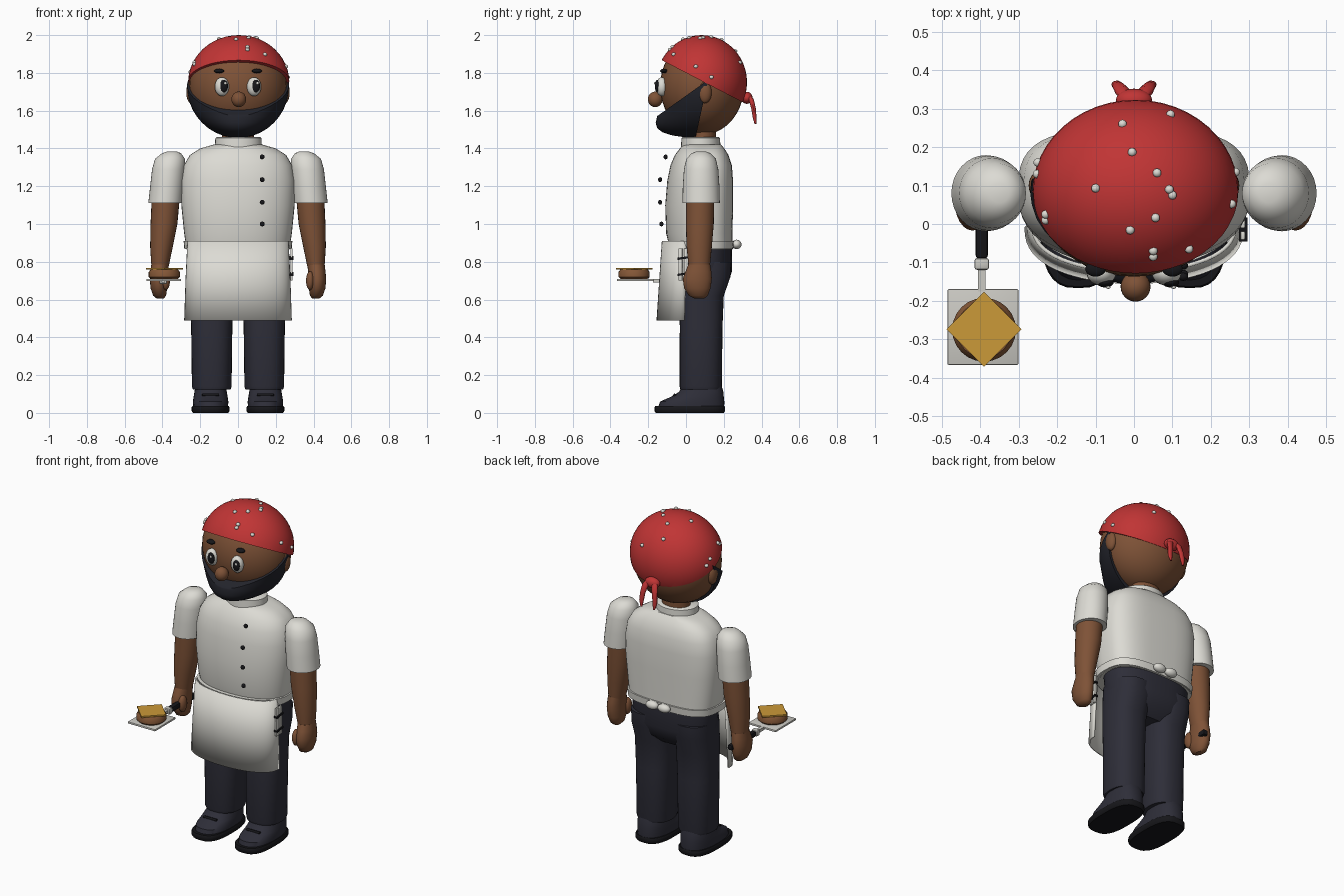
import bpy, bmesh, math
from mathutils import Vector, Matrix

def material(name, rgb):
    m = bpy.data.materials.new(name)
    m.diffuse_color = (*rgb, 1)
    return m

WHITE = material("cloth white", (0.72, 0.71, 0.66))
SKIN = material("skin brown", (0.21, 0.085, 0.038))
RED = material("scarf red", (0.53, 0.035, 0.035))
BEARD = material("hair black", (0.016, 0.017, 0.024))
NAVY = material("trouser navy", (0.027, 0.027, 0.040))
BLACK = material("black", (0.008, 0.008, 0.010))
METAL = material("steel grey", (0.60, 0.59, 0.55))
CHEESE = material("cheese yellow", (0.60, 0.32, 0.040))
MEAT = material("patty brown", (0.23, 0.095, 0.038))

def finish(name, bm, mat):
    bmesh.ops.recalc_face_normals(bm, faces=bm.faces)
    me = bpy.data.meshes.new(name)
    bm.to_mesh(me)
    bm.free()
    me.materials.append(mat)
    ob = bpy.data.objects.new(name, me)
    bpy.context.collection.objects.link(ob)
    return ob

def sphere_bm(c, r, seg=32):
    bm = bmesh.new()
    bmesh.ops.create_uvsphere(bm, u_segments=seg, v_segments=seg // 2, radius=1)
    bmesh.ops.transform(bm, matrix=Matrix.Translation(c) @ Matrix.Diagonal((*r, 1)), verts=bm.verts)
    return bm

def ellipsoid(name, mat, c, r, seg=24):
    return finish(name, sphere_bm(c, r, seg), mat)

def cut(bm, point, normal):
    """Remove everything on the normal side of a plane and cap the opening."""
    geo = bm.verts[:] + bm.edges[:] + bm.faces[:]
    res = bmesh.ops.bisect_plane(bm, geom=geo, plane_co=point, plane_no=normal, clear_outer=True)
    edges = [g for g in res["geom_cut"] if isinstance(g, bmesh.types.BMEdge)]
    bmesh.ops.holes_fill(bm, edges=edges)

def loft(name, mat, rings, n=32, front=2, back=2):
    """Stack horizontal superellipses (z, cx, cy, rx, ry) and cap both ends."""
    bm = bmesh.new()
    loops = []
    for z, cx, cy, rx, ry in rings:
        loop = []
        for i in range(n):
            c, s = math.cos(math.tau * i / n), math.sin(math.tau * i / n)
            p = 2 / (back if s > 0 else front)
            loop.append(bm.verts.new((cx + rx * math.copysign(abs(c) ** p, c),
                                      cy + ry * math.copysign(abs(s) ** p, s), z)))
        loops.append(loop)
    for a, b in zip(loops, loops[1:]):
        for i in range(n):
            j = (i + 1) % n
            bm.faces.new((a[i], a[j], b[j], b[i]))
    bm.faces.new(loops[0])
    bm.faces.new(loops[-1])
    return finish(name, bm, mat)

def box(name, mat, c, size, rot=0, bevel=0, axis='Z'):
    bm = bmesh.new()
    bmesh.ops.create_cube(bm, size=1)
    m = Matrix.Translation(c) @ Matrix.Rotation(rot, 4, axis) @ Matrix.Diagonal((*size, 1))
    bmesh.ops.transform(bm, matrix=m, verts=bm.verts)
    if bevel:
        bmesh.ops.bevel(bm, geom=bm.edges[:], offset=bevel, segments=2, affect='EDGES', profile=0.5)
    return finish(name, bm, mat)

# Head, nose and neck
ellipsoid("head", SKIN, (0, 0.085, 1.73), (0.258, 0.222, 0.258), 40)
ellipsoid("nose", SKIN, (0.004, -0.163, 1.66), (0.039, 0.039, 0.041))
loft("neck", SKIN, [(1.38, 0, 0.09, 0.085, 0.07), (1.56, 0, 0.1, 0.085, 0.06)])

# Beard: a shell pushed forward at the chin, trimmed at the cheeks and ears
bm = sphere_bm((0, 0.085, 1.73), (0.27, 0.232, 0.275), 40)
for v in bm.verts:
    if v.co.y < 0.085 and v.co.z < 1.66:
        v.co.y = 0.085 + (v.co.y - 0.085) * (1 + 32 * (1.66 - v.co.z) ** 2)
cut(bm, (0, -0.14, 1.58), (0, -0.71, 1))
cut(bm, (0, 0.05, 1.455), (0, 1, -0.22))
finish("beard", bm, BEARD)

# Scarf: cap sloping down to the back, knot, tails and dots
SC, SR = Vector((0.004, 0.083, 1.75)), Vector((0.268, 0.24, 0.25))
bm = sphere_bm(SC, SR, 48)
cut(bm, (0, 0.02, 1.79), (0, -0.52, -1))
finish("head_scarf", bm, RED)
ellipsoid("scarf_knot", RED, (0, 0.322, 1.668), (0.047, 0.03, 0.032))
for s in (-1, 1):
    loft("scarf_tail", RED, [(1.685, s * 0.018, 0.325, 0.012, 0.01), (1.66, s * 0.03, 0.345, 0.02, 0.014),
                             (1.61, s * 0.04, 0.358, 0.016, 0.012), (1.565, s * 0.045, 0.363, 0.014, 0.01),
                             (1.53, s * 0.042, 0.368, 0.006, 0.005)], 12)
DOTS = [(-0.03, 0.26), (0.095, 0.285), (-0.005, 0.187), (0.06, 0.133), (-0.1, 0.093), (0.092, 0.09),
        (0.1, 0.075), (0.056, 0.016), (-0.01, -0.016), (0.05, -0.07), (0.05, -0.085), (0.143, -0.065),
        (-0.23, 0.025), (-0.23, 0.01), (0.254, 0.052), (0.264, 0.135), (-0.25, 0.16), (-0.252, 0.13)]
for x, y in DOTS:
    h = max(0.01, 1 - ((x - SC.x) / SR.x) ** 2 - ((y - SC.y) / SR.y) ** 2)
    ellipsoid("scarf_dot", WHITE, (x, y, SC.z + SR.z * math.sqrt(h)), (0.012, 0.012, 0.01), 10)

# Ears, eyes and brows
for s in (-1, 1):
    ellipsoid("ear", SKIN, (s * 0.248, 0.1, 1.697), (0.026, 0.036, 0.058))
    ellipsoid("eye", WHITE, (s * 0.085, -0.128, 1.727), (0.038, 0.032, 0.05))
    ellipsoid("iris", BLACK, (s * 0.085 + 0.01, -0.152, 1.73), (0.022, 0.013, 0.033))
    ellipsoid("eye_glint", WHITE, (s * 0.085 + 0.018, -0.165, 1.745), (0.007, 0.004, 0.008), 10)
    ellipsoid("brow", BLACK, (s * 0.1, -0.117, 1.81), (0.027, 0.02, 0.012), 16)

# Jacket body, collar and buttons
loft("jacket", WHITE, [(0.865, 0, 0.08, 0.272, 0.165), (0.95, 0, 0.07, 0.285, 0.175), (1.1, 0, 0.07, 0.3, 0.18),
                       (1.23, 0, 0.075, 0.302, 0.174), (1.31, 0, 0.08, 0.287, 0.163), (1.365, 0, 0.083, 0.255, 0.142),
                       (1.4, 0, 0.085, 0.2, 0.118), (1.42, 0, 0.085, 0.13, 0.1)], 48, 2.2, 3.2)
loft("collar", WHITE, [(1.4, 0.002, 0.078, 0.125, 0.105), (1.455, 0.002, 0.078, 0.122, 0.102),
                       (1.46, 0.002, 0.078, 0.115, 0.095)])
for z, y in ((1.355, -0.108), (1.235, -0.137), (1.115, -0.137), (1.0, -0.13)):
    ellipsoid("button", BLACK, (0.128, y, z), (0.013, 0.011, 0.013), 12)

# Apron front: curved sheet, with band and bow at the back
bm = bmesh.new()
N = 32
sheet = []
for z, rx, ry, y0 in ((0.49, 0.285, 0.148, -0.008), (0.7, 0.278, 0.14, -0.002), (0.91, 0.268, 0.13, 0.002)):
    sheet.append([bm.verts.new((rx * math.cos(math.pi * i / N),
                                y0 - ry * math.sin(math.pi * i / N) ** 0.8, z)) for i in range(N + 1)])
for a, b in zip(sheet, sheet[1:]):
    for i in range(N):
        bm.faces.new((a[i], a[i + 1], b[i + 1], b[i]))
apron = finish("apron", bm, WHITE)
apron.modifiers.new("thickness", 'SOLIDIFY').thickness = 0.01
loft("apron_band", WHITE, [(0.868, 0, 0.068, 0.284, 0.182), (0.91, 0, 0.068, 0.288, 0.186)], 48, 2.2, 3.2)
for s in (-1, 1):
    ellipsoid("apron_bow", WHITE, (s * 0.04, 0.268, 0.892), (0.04, 0.026, 0.025))

# Tool pouch on the left hip
for y in (-0.03, 0.0):
    box("pouch_tool", WHITE, (0.283, y, 0.785), (0.012, 0.022, 0.17), bevel=0.003)
for z in (0.82, 0.735):
    box("pouch_strap", BLACK, (0.284, -0.014, z), (0.022, 0.062, 0.012), 0.15, axis='X')

# Trousers
loft("trouser_seat", NAVY, [(0.63, 0, 0.085, 0.19, 0.08), (0.68, 0, 0.098, 0.235, 0.12), (0.75, 0, 0.104, 0.255, 0.14),
                            (0.87, 0, 0.1, 0.262, 0.143)], 40, 2.5, 2.5)
for s in (-1, 1):
    x = s * 0.139
    loft("trouser_leg", NAVY, [(0.125, x, 0.078, 0.1, 0.108), (0.14, x, 0.078, 0.105, 0.112), (0.45, x, 0.08, 0.109, 0.113),
                               (0.62, x, 0.083, 0.113, 0.117), (0.72, x, 0.1, 0.116, 0.135),
                               (0.8, x, 0.105, 0.115, 0.135)], 32, 2.4, 2.4)
    # Shoes
    x = s * 0.145
    loft("shoe_sole", BLACK, [(0, x, 0.02, 0.093, 0.18), (0.01, x, 0.02, 0.1, 0.187),
                              (0.03, x, 0.02, 0.1, 0.187), (0.036, x, 0.02, 0.096, 0.183)], 32, 2.8, 2.8)
    loft("shoe", NAVY, [(0.03, x, 0.027, 0.092, 0.175), (0.06, x, 0.033, 0.094, 0.17), (0.085, x, 0.06, 0.09, 0.14),
                        (0.11, x, 0.08, 0.086, 0.118), (0.14, x, 0.085, 0.08, 0.105)], 32, 2.4, 2.4)
    box("shoe_strap", BLACK, (x, -0.055, 0.092), (0.09, 0.025, 0.014), -0.45, 0.004, 'X')

    # Sleeves, arms and hands
    loft("sleeve", WHITE, [(1.384, s * 0.35, 0.08, 0.025, 0.025), (1.375, s * 0.352, 0.08, 0.05, 0.05),
                           (1.345, s * 0.36, 0.08, 0.079, 0.078), (1.29, s * 0.368, 0.08, 0.087, 0.091),
                           (1.2, s * 0.376, 0.08, 0.089, 0.097), (1.11, s * 0.385, 0.08, 0.09, 0.099)])
    loft("arm", SKIN, [(1.13, s * 0.383, 0.075, 0.074, 0.075), (1.0, s * 0.392, 0.073, 0.071, 0.074),
                       (0.88, s * 0.405, 0.07, 0.06, 0.067), (0.77, s * 0.413, 0.07, 0.045, 0.056)], 24)
    loft("hand", SKIN, [(0.605, s * 0.412, 0.07, 0.018, 0.025), (0.62, s * 0.415, 0.065, 0.034, 0.05),
                        (0.66, s * 0.419, 0.06, 0.044, 0.07), (0.71, s * 0.42, 0.06, 0.047, 0.077),
                        (0.75, s * 0.417, 0.066, 0.046, 0.068), (0.785, s * 0.413, 0.07, 0.046, 0.058)], 24)
    ellipsoid("thumb", SKIN, (s * 0.382, 0.015, 0.7), (0.022, 0.03, 0.05), 16)

# Spatula with patty and cheese
box("spatula_handle", BLACK, (-0.396, 0.028, 0.7), (0.032, 0.235, 0.032), bevel=0.008)
box("spatula_ferrule", METAL, (-0.396, -0.104, 0.7), (0.038, 0.03, 0.036), bevel=0.006)
box("spatula_rod", METAL, (-0.396, -0.145, 0.7), (0.02, 0.06, 0.018))
box("spatula_plate", METAL, (-0.393, -0.268, 0.703), (0.184, 0.197, 0.012), bevel=0.003)
loft("patty", MEAT, [(0.708, -0.39, -0.275, 0.07, 0.07), (0.72, -0.39, -0.275, 0.083, 0.083),
                     (0.745, -0.39, -0.275, 0.083, 0.083), (0.76, -0.39, -0.275, 0.072, 0.072)], 24)
box("cheese", CHEESE, (-0.39, -0.274, 0.763), (0.138, 0.138, 0.009), math.pi / 4)

# Smooth shading with sharp edges kept
for ob in bpy.context.scene.objects:
    ob.select_set(True)
bpy.context.view_layer.objects.active = apron
bpy.ops.object.shade_smooth_by_angle(angle=math.radians(40))
